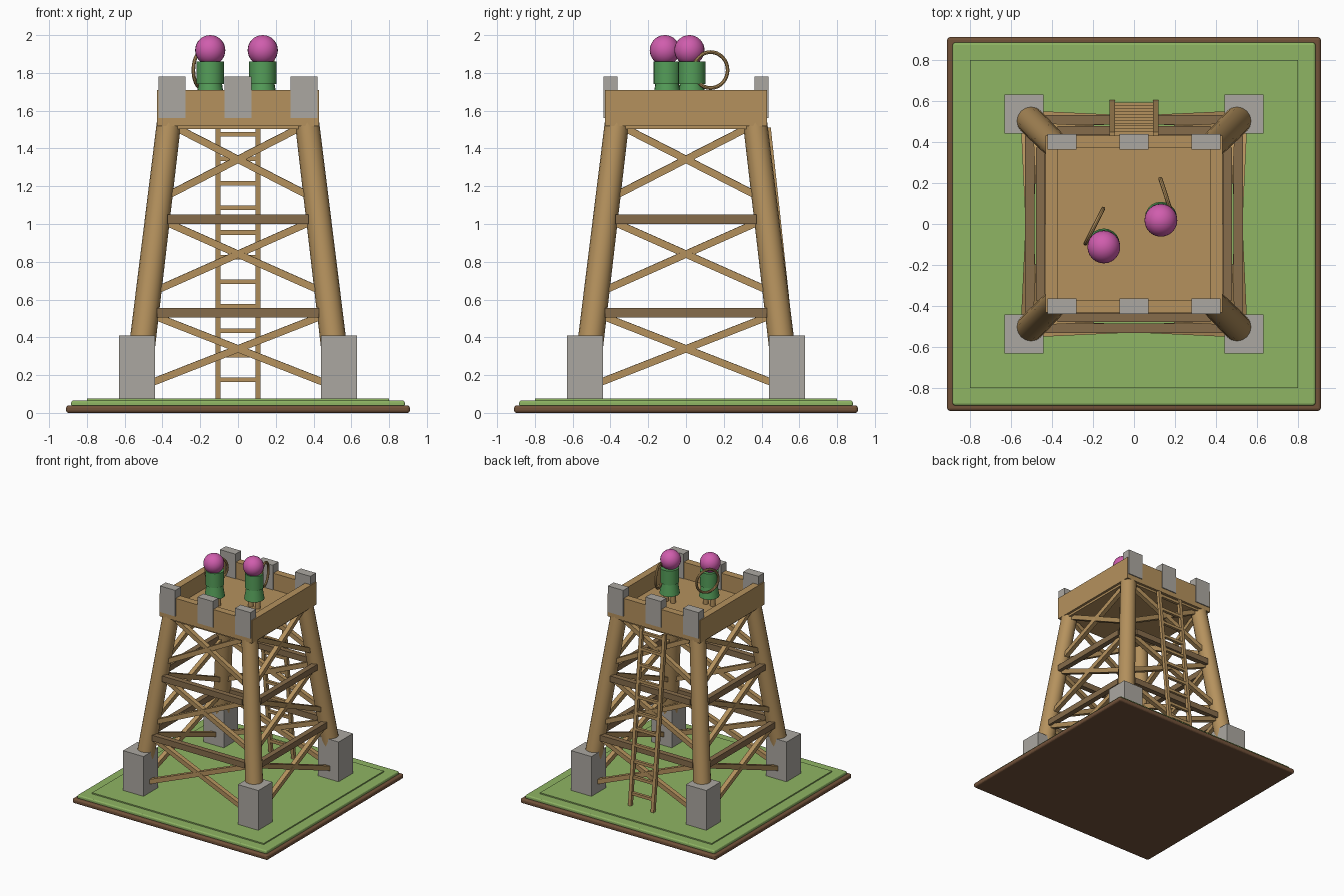
import bpy
import math
from mathutils import Vector

if "Cube" in bpy.data.objects:
    bpy.data.objects.remove(bpy.data.objects["Cube"])


def material(name, rgb):
    m = bpy.data.materials.new(name)
    m.use_nodes = True
    m.diffuse_color = (*rgb, 1)
    m.node_tree.nodes["Principled BSDF"].inputs["Base Color"].default_value = (*rgb, 1)
    return m


WOOD = material("light wood", (0.46, 0.285, 0.11))
DARK = material("dark wood", (0.24, 0.15, 0.07))
STONE = material("grey stone", (0.41, 0.39, 0.355))
GRASS = material("grass green", (0.275, 0.46, 0.126))
SOIL = material("brown soil", (0.17, 0.085, 0.042))
CLOTH = material("tunic green", (0.09, 0.34, 0.1))
PINK = material("pink", (0.63, 0.11, 0.42))


def finish(name, mat, smooth=False):
    ob = bpy.context.object
    ob.name = name
    ob.data.materials.append(mat)
    if smooth:
        bpy.ops.object.shade_smooth_by_angle(angle=math.radians(40))
    return ob


def box(name, centre, size, mat, bevel=0):
    bpy.ops.mesh.primitive_cube_add(size=1, location=centre)
    ob = bpy.context.object
    ob.scale = size
    bpy.ops.object.transform_apply(location=False, rotation=False, scale=True)
    if bevel:
        mod = ob.modifiers.new("edge", 'BEVEL')
        mod.width, mod.segments = bevel, 3
    return finish(name, mat)


def rod(name, a, b, r1, r2, mat, sides=16):
    # Tapered cylinder between two points
    a, b = Vector(a), Vector(b)
    d = b - a
    bpy.ops.mesh.primitive_cone_add(vertices=sides, radius1=r1, radius2=r2,
                                    depth=d.length, location=(a + b) / 2)
    bpy.context.object.rotation_euler = d.to_track_quat('Z', 'Y').to_euler()
    return finish(name, mat, True)


def plank(name, a, b, width, depth, mat):
    # Rectangular bar between two points
    a, b = Vector(a), Vector(b)
    d = b - a
    ob = box(name, (a + b) / 2, (width, depth, d.length), mat)
    ob.rotation_euler = d.to_track_quat('Z', 'Y').to_euler()
    return ob


def spin(p, quarter):
    # Turn a point by quarter turns about the tower axis
    x, y, z = p
    for _ in range(quarter):
        x, y = -y, x
    return x, y, z


def leg_offset(z):
    return 0.55 - 0.12 * z


# Ground
box("soil_base", (0, 0, 0.02), (1.82, 1.82, 0.04), SOIL, 0.014)
box("grass_layer", (0, 0, 0.049), (1.766, 1.766, 0.032), GRASS, 0.01)
box("grass_plateau", (0, 0, 0.065), (1.6, 1.6, 0.02), GRASS)

# Corner legs and their footings
for sx in (-1, 1):
    for sy in (-1, 1):
        lo, hi = leg_offset(0.1), leg_offset(1.56)
        rod("corner_leg", (sx * lo, sy * lo, 0.1), (sx * hi, sy * hi, 1.56),
            0.07, 0.064, WOOD)
        box("stone_footing", (sx * 0.535, sy * 0.535, 0.235), (0.19, 0.19, 0.35), STONE)

# Beams and cross braces on each of the four sides
for q in range(4):
    for z, half, off in ((0.53, 0.43, 0.508), (1.025, 0.372, 0.456)):
        size = (2 * half, 0.045, 0.05) if q % 2 == 0 else (0.045, 2 * half, 0.05)
        box("cross_beam", spin((0, -off, z), q), size, DARK)
    for z in (0.13, 0.63, 1.13):
        lo, hi = leg_offset(z), leg_offset(z + 0.4)
        for s in (-1, 1):
            rise = spin((-s * lo, -lo, z), q), spin((s * hi, -hi, z + 0.4), q)
            plank("diagonal_brace", *rise, 0.038, 0.038, WOOD)

# Ladder on the back
foot_y, top_y, foot_z, top_z = 0.59, 0.435, 0.07, 1.51
for s in (-1, 1):
    plank("ladder_rail", (s * 0.106, foot_y, foot_z), (s * 0.106, top_y, top_z),
          0.028, 0.028, WOOD)
for i in range(11):
    z = 0.175 + 0.13 * i
    y = foot_y + (top_y - foot_y) * (z - foot_z) / (top_z - foot_z)
    box("ladder_rung", (0, y, z), (0.225, 0.024, 0.024), WOOD)

# Platform, parapet and battlements
box("platform_floor", (0, 0, 1.537), (0.82, 0.82, 0.07), WOOD)
for s in (-1, 1):
    box("parapet_wall", (0, s * 0.4, 1.615), (0.86, 0.06, 0.19), WOOD)
    box("parapet_side", (s * 0.4, 0, 1.615), (0.06, 0.86, 0.19), WOOD)
    for x in (-0.35, 0, 0.35):
        box("battlement", (x, s * 0.4, 1.67), (0.142, 0.075, 0.22), STONE)


def guard(x, y, bow_centre, bow_angle):
    for s in (-1, 1):
        rod("guard_leg", (x + s * 0.032, y, 1.57), (x + s * 0.032, y, 1.68),
            0.022, 0.022, WOOD, 12)
    rod("guard_skirt", (x, y, 1.645), (x, y, 1.745), 0.078, 0.062, CLOTH, 20)
    rod("guard_torso", (x, y, 1.74), (x, y, 1.86), 0.072, 0.072, CLOTH, 20)
    bpy.ops.mesh.primitive_uv_sphere_add(segments=24, ring_count=16, radius=0.08,
                                         location=(x, y - 0.012, 1.92))
    finish("guard_head", PINK, True)
    # Round bow standing upright beside the guard
    bpy.ops.mesh.primitive_torus_add(major_radius=0.095, minor_radius=0.01,
                                     major_segments=32, minor_segments=8,
                                     location=(*bow_centre, 1.815),
                                     rotation=(math.pi / 2, 0, bow_angle))
    finish("guard_bow", WOOD, True)


guard(-0.147, -0.1, (-0.193, -0.01), math.radians(63))
guard(0.131, 0.03, (0.158, 0.13), math.radians(108))
